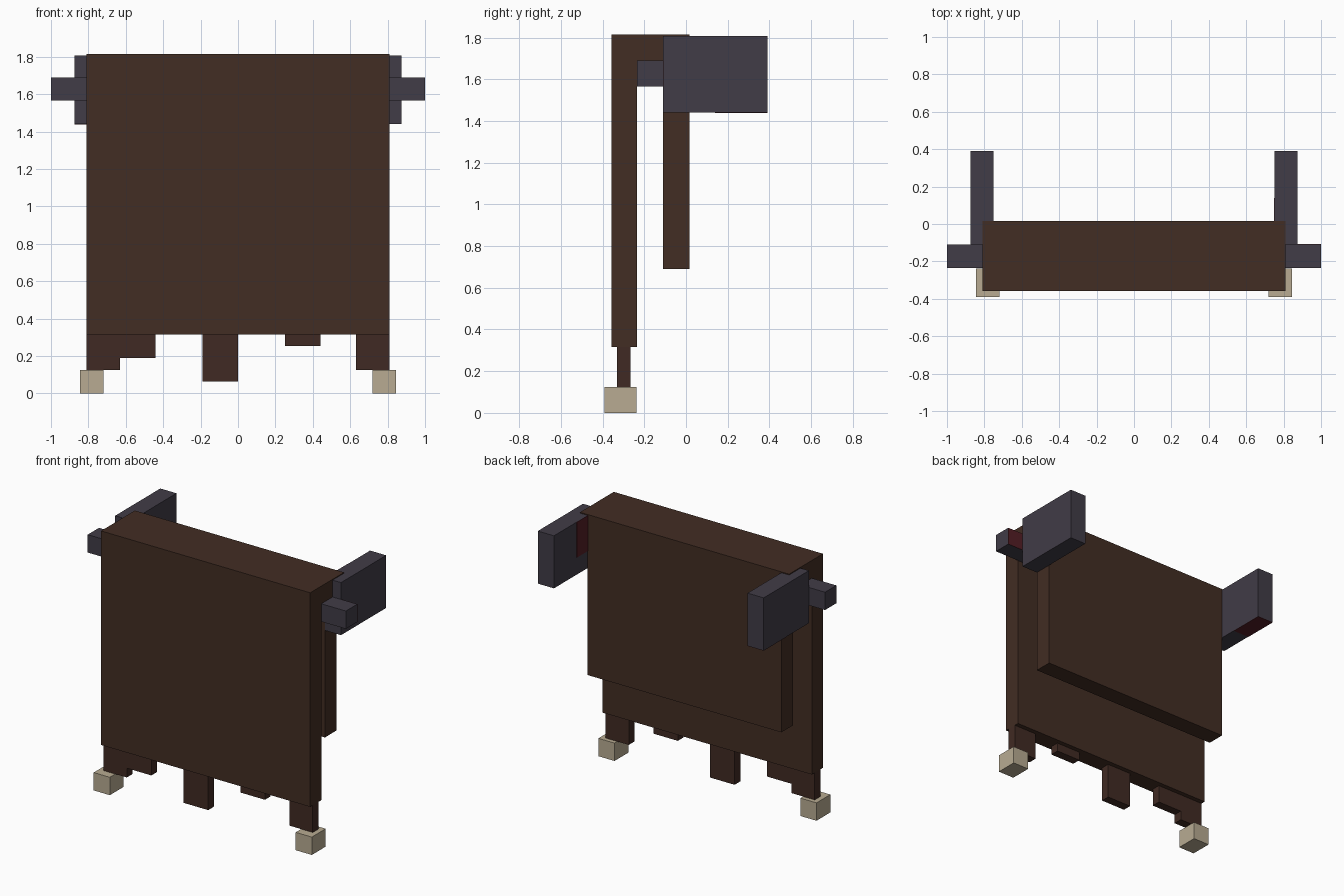
import bpy
import bmesh

cube = bpy.data.objects.get("Cube")
if cube:
    bpy.data.objects.remove(cube, do_unlink=True)


def linear(c):
    c /= 255
    return c / 12.92 if c <= 0.04045 else ((c + 0.055) / 1.055) ** 2.4


def material(name, *rgb):
    colour = (*[linear(c) for c in rgb], 1)
    mat = bpy.data.materials.new(name)
    mat.use_nodes = True
    mat.diffuse_color = colour
    bsdf = next(n for n in mat.node_tree.nodes if n.type == "BSDF_PRINCIPLED")
    bsdf.inputs["Base Color"].default_value = colour
    return mat


brown = material("dark_brown", 66, 45, 35)
fringe_brown = material("fringe_brown", 64, 42, 35)
grey = material("slate_grey", 65, 60, 71)
beige = material("bone_beige", 184, 171, 146)
red = material("dark_red", 84, 30, 37)


def box(name, mat, x, y, z):
    """Box from its (low, high) extents on each axis."""
    bm = bmesh.new()
    bmesh.ops.create_cube(bm, size=1)
    for v in bm.verts:
        for i, (low, high) in enumerate((x, y, z)):
            v.co[i] = low if v.co[i] < 0 else high
    mesh = bpy.data.meshes.new(name)
    bm.to_mesh(mesh)
    bm.free()
    mesh.materials.append(mat)
    obj = bpy.data.objects.new(name, mesh)
    bpy.context.collection.objects.link(obj)
    return obj


# Hanging cloth: front panel, top strip and shorter back panel
HALF, TOP = 0.81, 1.814
FRONT, GAP_FRONT, GAP_BACK, BACK = -0.358, -0.235, -0.11, 0.016
box("front_panel", brown, (-HALF, HALF), (FRONT, GAP_FRONT), (0.315, TOP))
box("top_strip", brown, (-HALF, HALF), (GAP_FRONT, BACK), (1.69, TOP))
box("back_panel", brown, (-0.75, 0.75), (GAP_BACK, BACK), (0.69, 1.69))

# Ragged fringe along the lower edge: left edge, right edge, bottom
fringe = [(-HALF, -0.63, 0.125), (-0.63, -0.44, 0.19), (-0.19, 0, 0.065),
          (0.25, 0.44, 0.255), (0.63, HALF, 0.125)]
for i, (x0, x1, bottom) in enumerate(fringe):
    box(f"fringe_{i + 1}", fringe_brown, (x0, x1), (-0.33, -0.267), (bottom, 0.315))

# Mirrored feet, arms and shoulder boards
for side, s in (("left", 1), ("right", -1)):
    def span(a, b):
        return tuple(sorted((s * a, s * b)))
    box(f"{side}_foot", beige, span(0.72, 0.845), (-0.39, -0.237), (0, 0.125))
    box(f"{side}_arm", grey, span(0.75, 1), (GAP_FRONT, GAP_BACK), (1.565, 1.69))
    box(f"{side}_board", grey, span(0.75, 0.875), (GAP_BACK, 0.39), (1.44, 1.808))

# Thin red patches
box("arm_patch", red, (0.875, 1), (GAP_BACK, GAP_BACK + 0.002), (1.565, 1.69))
box("inner_board_patch", red, (0.748, 0.75), (BACK, 0.14), (1.56, 1.808))
box("under_board_patch", red, (-0.875, -0.75), (0.14, 0.39), (1.438, 1.44))
